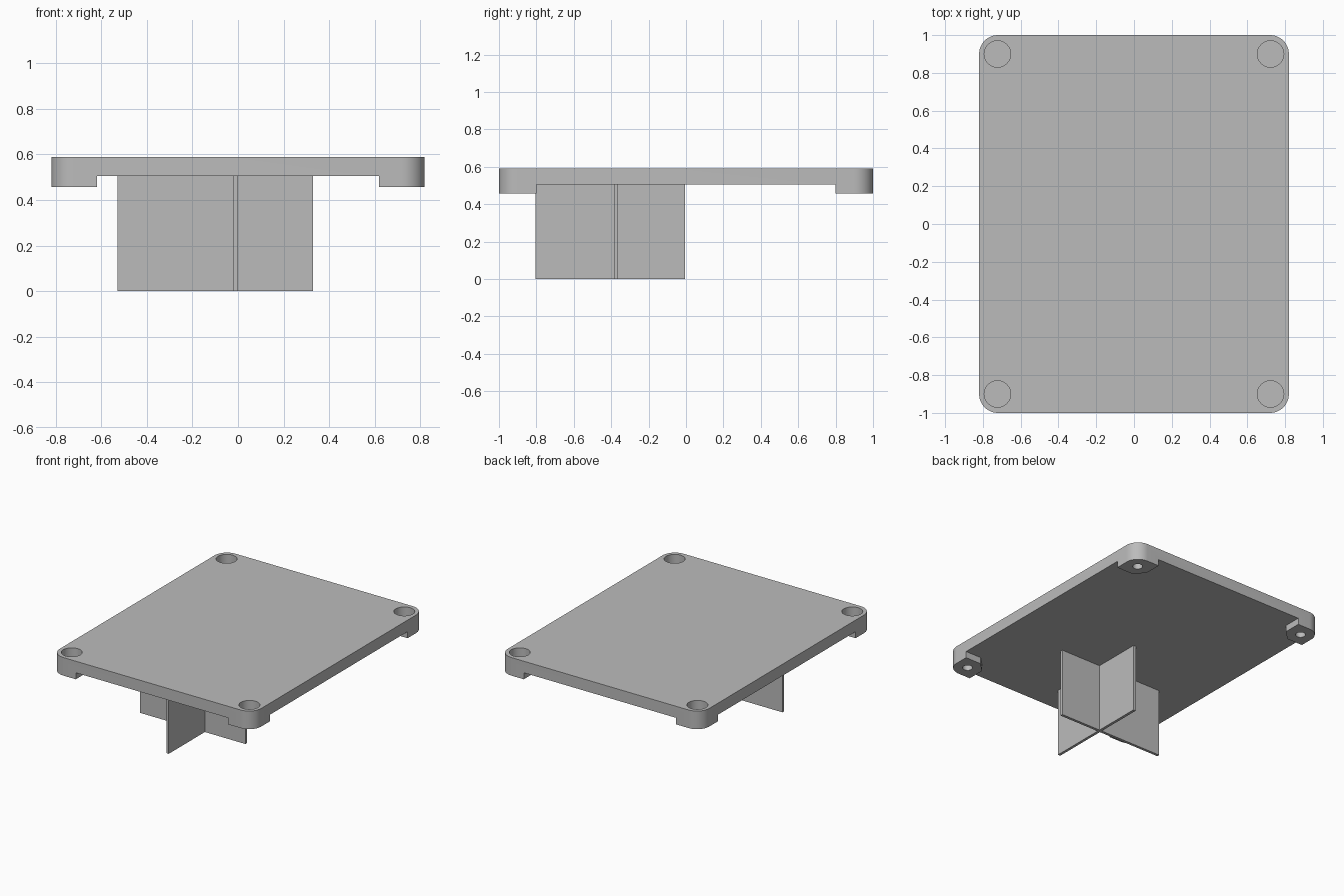
import bpy, bmesh, math
from mathutils import Vector

old = bpy.data.objects.get("Cube")
if old:
    bpy.data.objects.remove(old, do_unlink=True)

grey = bpy.data.materials.new("plain_grey")
grey.use_nodes = True
colour = (0.5, 0.5, 0.5, 1)
grey.diffuse_color = colour
grey.node_tree.nodes["Principled BSDF"].inputs["Base Color"].default_value = colour

W, L = 0.82, 1.0                    # half width and half length
BASE, UNDER, TOP = 0.457, 0.505, 0.59
PAD, RADIUS = 0.2, 0.1


def prism(name, points, z0, z1):
    """Extrude a flat outline from z0 up to z1."""
    bm = bmesh.new()
    face = bm.faces.new([bm.verts.new((x, y, z0)) for x, y in points])
    out = bmesh.ops.extrude_face_region(bm, geom=[face])
    verts = [g for g in out["geom"] if isinstance(g, bmesh.types.BMVert)]
    bmesh.ops.translate(bm, verts=verts, vec=Vector((0, 0, z1 - z0)))
    bmesh.ops.recalc_face_normals(bm, faces=bm.faces[:])
    mesh = bpy.data.meshes.new(name)
    bm.to_mesh(mesh)
    bm.free()
    mesh.materials.append(grey)
    obj = bpy.data.objects.new(name, mesh)
    bpy.context.collection.objects.link(obj)
    return obj


def arc(cx, cy, r, start, sweep, steps):
    return [(cx + r * math.cos(start + sweep * i / steps),
             cy + r * math.sin(start + sweep * i / steps)) for i in range(steps + 1)]


def circle(cx, cy, r, steps=48):
    return arc(cx, cy, r, 0, math.tau, steps)[:-1]


def cut(target, cutter):
    cutter.hide_render = True
    mod = target.modifiers.new("cut", "BOOLEAN")
    mod.operation, mod.solver, mod.object = "DIFFERENCE", "EXACT", cutter
    bpy.context.view_layer.objects.active = target
    bpy.ops.object.modifier_apply(modifier=mod.name)
    bpy.data.objects.remove(cutter, do_unlink=True)


# Rounded slab, as deep as the corner pads
corners = [(1, 1), (-1, 1), (-1, -1), (1, -1)]
outline = []
for i, (sx, sy) in enumerate(corners):
    outline += arc(sx * (W - RADIUS), sy * (L - RADIUS), RADIUS, i * math.pi / 2, math.pi / 2, 12)
tray = prism("tray_plate", outline, BASE, TOP)

# Cross-shaped relief under the slab leaves a chamfered pad at each corner
px, py, c, far = W - PAD, L - PAD, 0.07, 1.3
relief = []
for i, (sx, sy) in enumerate(corners):
    quarter = [(far, py), (px + c, py), (px, py + c), (px, far)]
    if i % 2:
        quarter.reverse()
    relief += [(sx * x, sy * y) for x, y in quarter]
cut(tray, prism("relief_cutter", relief, BASE - 0.1, UNDER))

# Wide recess from above and narrow screw hole from below in every corner
for sx, sy in corners:
    x, y = sx * 0.723, sy * 0.9
    cut(tray, prism("recess_cutter", circle(x, y, 0.07), 0.503, TOP + 0.1))
    cut(tray, prism("screw_hole_cutter", circle(x, y, 0.034), BASE - 0.1, 0.498))


# Crossed thin fins that carry the plate
def box(name, x0, x1, y0, y1):
    return prism(name, [(x0, y0), (x1, y0), (x1, y1), (x0, y1)], 0, UNDER)


fins = [box("long_fin", -0.02, 0.0, -0.805, -0.005),
        box("cross_fin_right", -0.53, -0.02, -0.385, -0.365),
        box("cross_fin_left", 0.0, 0.33, -0.385, -0.365)]

# Smooth round walls, crisp edges
for obj in [tray] + fins:
    bpy.ops.object.select_all(action="DESELECT")
    obj.select_set(True)
    bpy.context.view_layer.objects.active = obj
    bpy.ops.object.shade_smooth_by_angle(angle=math.radians(30))
